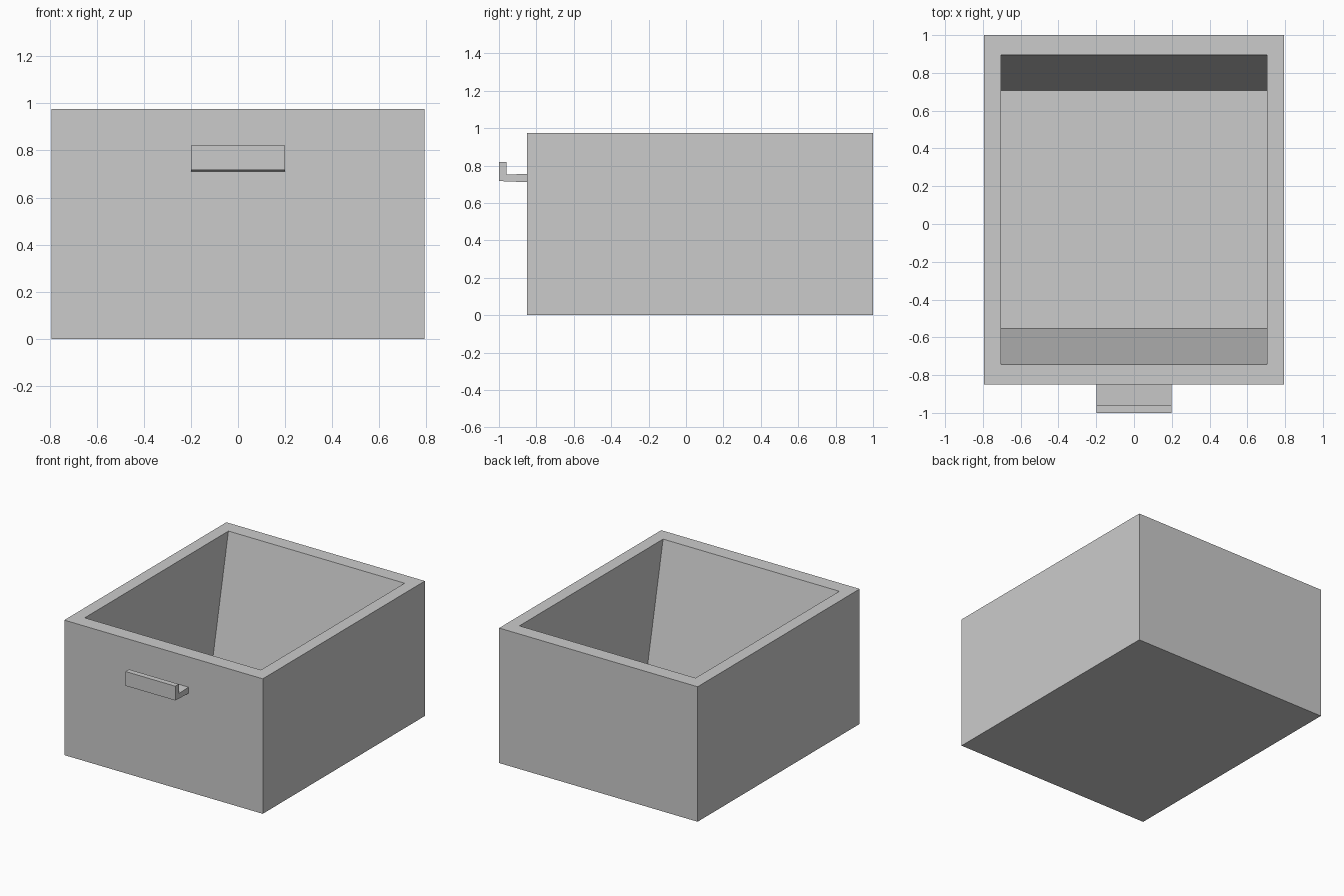
import bpy, bmesh

if "Cube" in bpy.data.objects:
    bpy.data.objects.remove(bpy.data.objects["Cube"])


def finish(bm, name):
    bmesh.ops.recalc_face_normals(bm, faces=bm.faces)
    mesh = bpy.data.meshes.new(name)
    bm.to_mesh(mesh)
    bm.free()
    obj = bpy.data.objects.new(name, mesh)
    bpy.context.collection.objects.link(obj)
    return obj


def rect_loop(bm, half_x, y0, y1, z):
    return [bm.verts.new((x, y, z)) for x, y in
            ((-half_x, y0), (half_x, y0), (half_x, y1), (-half_x, y1))]


# Drawer box: outer shell, rim, cavity with sloped front and back, inner floor
bm = bmesh.new()
loops = [rect_loop(bm, *r) for r in (
    (0.793, -0.85, 1.0, 0.0),
    (0.793, -0.85, 1.0, 0.975),
    (0.704, -0.744, 0.896, 0.975),
    (0.704, -0.554, 0.707, 0.07))]
for a, b in zip(loops, loops[1:]):
    for i in range(4):
        j = (i + 1) % 4
        bm.faces.new((a[i], a[j], b[j], b[i]))
bm.faces.new(loops[0])
bm.faces.new(loops[-1])
finish(bm, "drawer_box")

# Handle: L-shaped profile swept across x
profile = [(-0.85, 0.711), (-1.0, 0.717), (-1.0, 0.82),
           (-0.96, 0.82), (-0.96, 0.751), (-0.85, 0.756)]
bm = bmesh.new()
face = bm.faces.new([bm.verts.new((-0.199, y, z)) for y, z in profile])
swept = bmesh.ops.extrude_face_region(bm, geom=[face], use_keep_orig=True)
bmesh.ops.translate(bm, vec=(0.398, 0, 0), verts=[
    v for v in swept["geom"] if isinstance(v, bmesh.types.BMVert)])
finish(bm, "handle")
